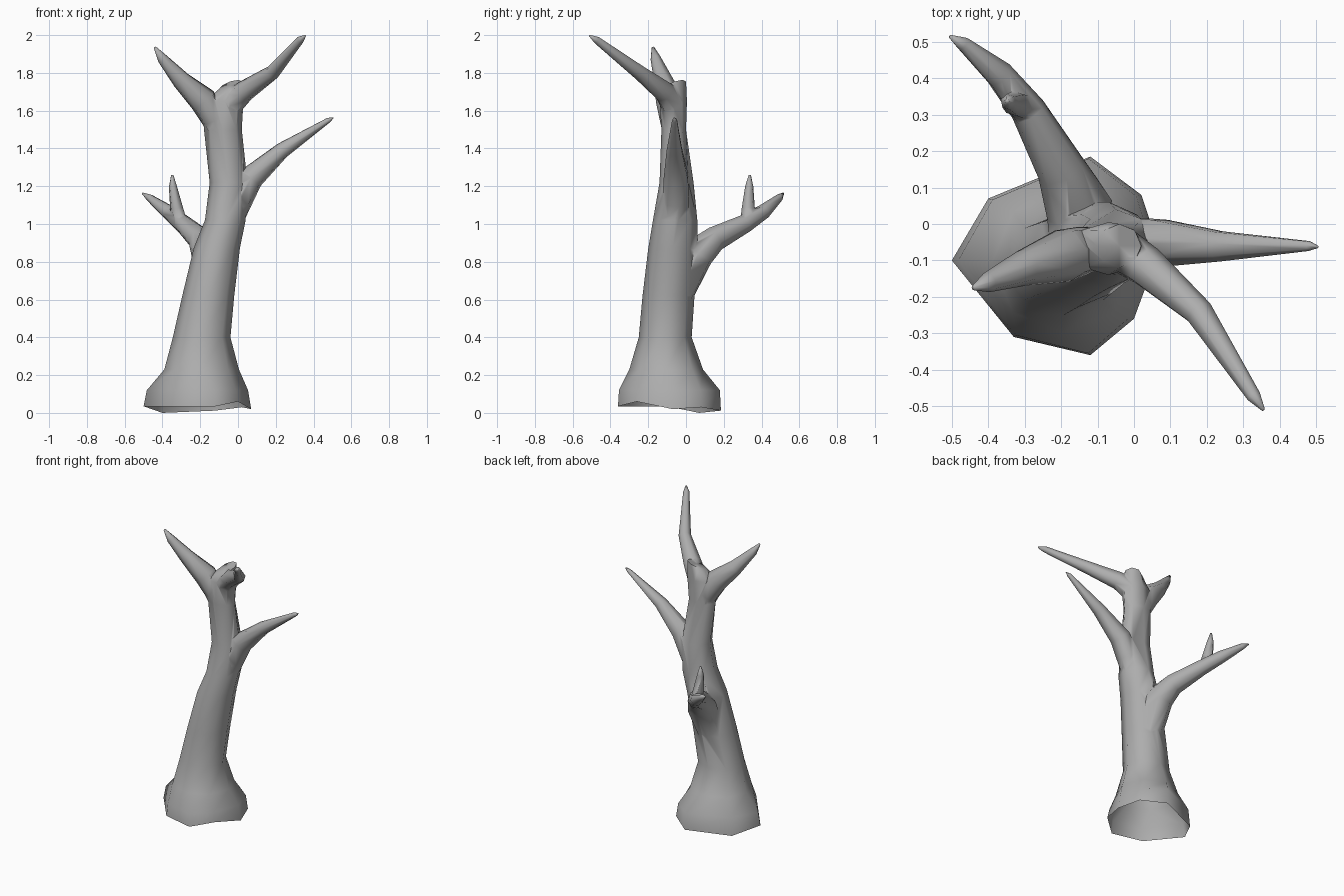
import bpy, bmesh, math
from mathutils import Vector

if "Cube" in bpy.data.objects:
    bpy.data.objects.remove(bpy.data.objects["Cube"])


def loft(name, rings):
    """Skin a list of equal-length point rings and cap the ends."""
    bm = bmesh.new()
    loops = [[bm.verts.new(p) for p in ring] for ring in rings]
    n = len(loops[0])
    for a, b in zip(loops, loops[1:]):
        for i in range(n):
            j = (i + 1) % n
            bm.faces.new((a[i], a[j], b[j], b[i]))
    for loop in (loops[0], loops[-1]):
        mid = bm.verts.new(sum((v.co for v in loop), Vector()) / n)
        for i in range(n):
            bm.faces.new((loop[i], loop[(i + 1) % n], mid))
    bmesh.ops.recalc_face_normals(bm, faces=bm.faces)
    mesh = bpy.data.meshes.new(name)
    bm.to_mesh(mesh)
    bm.free()
    ob = bpy.data.objects.new(name, mesh)
    bpy.context.collection.objects.link(ob)
    return ob


def branch(name, stations, sides=7):
    """Tapered limb through (x, y, z, radius) stations."""
    pts = [Vector(s[:3]) for s in stations]
    rings = []
    for i, p in enumerate(pts):
        t = (pts[min(i + 1, len(pts) - 1)] - pts[max(i - 1, 0)]).normalized()
        u = t.cross(Vector((0.3, 1, 0))).normalized()
        w = t.cross(u)
        r = stations[i][3]
        rings.append([p + r * (math.cos(a) * u + math.sin(a) * w)
                      for a in (math.tau * k / sides for k in range(sides))])
    return loft(name, rings)


# Trunk: irregular flared foot, then eight-sided oval sections
foot = [(0.07, -0.07, 0.02), (0.02, 0.08, 0.03), (-0.12, 0.185, 0.012), (-0.40, 0.07, 0.0),
        (-0.50, -0.10, 0.035), (-0.33, -0.31, 0.035), (-0.12, -0.36, 0.035), (0.0, -0.26, 0.06)]
rings = [foot, [(-0.21 + (x + 0.21) * 0.94, -0.1 + (y + 0.1) * 0.98, 0.12) for x, y, z in foot]]
sections = [  # z, x min, x max, y min, y max
    (0.23, -0.39, 0.005, -0.30, 0.09), (0.40, -0.345, -0.04, -0.25, 0.03),
    (0.62, -0.295, -0.02, -0.23, 0.045), (0.87, -0.235, 0.01, -0.20, 0.06),
    (1.02, -0.175, 0.04, -0.175, 0.06), (1.22, -0.15, 0.05, -0.14, 0.04),
    (1.50, -0.18, 0.02, -0.13, 0.0), (1.65, -0.17, 0.03, -0.14, 0.005),
    (1.735, -0.10, 0.02, -0.12, 0.0)]
for z, x0, x1, y0, y1 in sections:
    ring = []
    for k in range(8):
        a = math.tau * k / 8
        lift = 0.02 * (math.cos(a) + math.sin(a)) if z > 1.7 else 0
        ring.append(((x0 + x1) / 2 + (x1 - x0) / 2 * math.cos(a),
                     (y0 + y1) / 2 + (y1 - y0) / 2 * math.sin(a), z + lift))
    rings.append(ring)
trunk = loft("tree_trunk", rings)

# Limbs, each starting inside the trunk
limbs = [
    branch("right_branch", [(-0.06, -0.055, 0.96, 0.06), (0.0, -0.05, 1.12, 0.075),
                            (0.07, -0.05, 1.245, 0.068),
                            (0.235, -0.06, 1.39, 0.043), (0.48, -0.06, 1.55, 0.014),
                            (0.505, -0.062, 1.565, 0.004)]),
    branch("upper_left_branch", [(-0.08, -0.065, 1.42, 0.045), (-0.125, -0.07, 1.55, 0.068),
                                 (-0.185, -0.085, 1.655, 0.075),
                                 (-0.30, -0.12, 1.76, 0.05), (-0.40, -0.16, 1.875, 0.028),
                                 (-0.44, -0.175, 1.935, 0.007)]),
    branch("upper_right_branch", [(-0.08, -0.06, 1.57, 0.04), (-0.03, -0.075, 1.64, 0.065),
                                  (0.03, -0.115, 1.70, 0.058),
                                  (0.18, -0.245, 1.80, 0.04), (0.33, -0.475, 1.975, 0.02),
                                  (0.355, -0.51, 1.997, 0.005)]),
    branch("back_branch", [(-0.16, -0.05, 0.60, 0.08), (-0.155, 0.055, 0.84, 0.095),
                           (-0.20, 0.15, 0.92, 0.068), (-0.29, 0.31, 1.0, 0.05),
                           (-0.37, 0.41, 1.065, 0.04), (-0.47, 0.495, 1.14, 0.02),
                           (-0.505, 0.515, 1.162, 0.005)]),
    branch("back_twig", [(-0.30, 0.32, 1.0, 0.035), (-0.325, 0.33, 1.08, 0.036),
                         (-0.345, 0.335, 1.20, 0.022), (-0.348, 0.338, 1.26, 0.006)], 6),
]

# Merge all limbs into the trunk
bpy.context.view_layer.objects.active = trunk
for limb in limbs:
    mod = trunk.modifiers.new("union", 'BOOLEAN')
    mod.operation = 'UNION'
    mod.solver = 'EXACT'
    mod.object = limb
    bpy.ops.object.modifier_apply(modifier=mod.name)
    bpy.data.objects.remove(limb)

# Hollow, open foot
bm = bmesh.new()
bm.from_mesh(trunk.data)
under = [f for f in bm.faces if f.normal.z < -0.7 and f.calc_center_median().z < 0.1]
bmesh.ops.delete(bm, geom=under, context='FACES')
bmesh.ops.remove_doubles(bm, verts=bm.verts, dist=0.004)
bm.to_mesh(trunk.data)
bm.free()

# Dark grey bark
bark = bpy.data.materials.new("bark")
bark.diffuse_color = (0.42, 0.42, 0.42, 1)
bark.use_nodes = True
bark.node_tree.nodes["Principled BSDF"].inputs["Base Color"].default_value = bark.diffuse_color
trunk.data.materials.clear()
trunk.data.materials.append(bark)

trunk.select_set(True)
bpy.ops.object.shade_smooth_by_angle(angle=math.radians(85))
